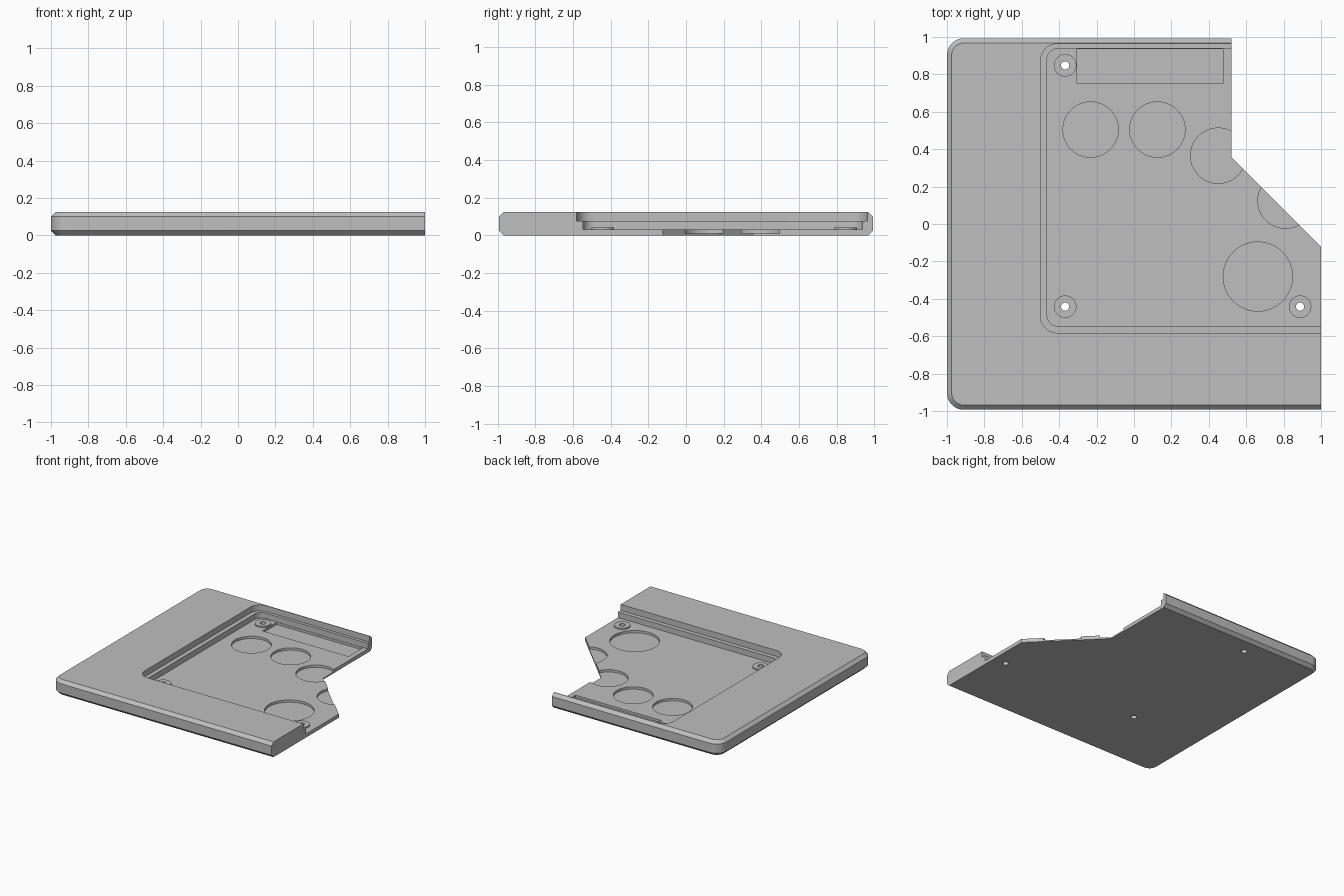
import bpy, bmesh
from math import sin, cos, pi

cube = bpy.data.objects.get("Cube")
if cube:
    bpy.data.objects.remove(cube, do_unlink=True)

grey = bpy.data.materials.new("plain grey")
grey.use_nodes = True
colour = (0.52, 0.52, 0.52, 1)
grey.diffuse_color = colour
grey.node_tree.nodes["Principled BSDF"].inputs["Base Color"].default_value = colour

HEIGHT, HALF_Y, BEVEL = 0.125, 0.993, 0.025
FLOOR, RECESS, LEDGE = 0.03, 0.011, 0.076


def loft(name, layers):
    """Solid through a stack of (outline, z) layers with equal point counts."""
    bm = bmesh.new()
    rings = [[bm.verts.new((x, y, z)) for x, y in pts] for pts, z in layers]
    n = len(rings[0])
    for low, high in zip(rings, rings[1:]):
        for i in range(n):
            j = (i + 1) % n
            bm.faces.new((low[i], low[j], high[j], high[i]))
    bm.faces.new(rings[0][::-1])
    bm.faces.new(rings[-1])
    bmesh.ops.recalc_face_normals(bm, faces=bm.faces)
    mesh = bpy.data.meshes.new(name)
    bm.to_mesh(mesh)
    bm.free()
    mesh.materials.append(grey)
    obj = bpy.data.objects.new(name, mesh)
    bpy.context.collection.objects.link(obj)
    return obj


def prism(name, pts, z0, z1):
    return loft(name, [(pts, z0), (pts, z1)])


def disc(x, y, r, n=64):
    return [(x + r * cos(2 * pi * i / n), y + r * sin(2 * pi * i / n)) for i in range(n)]


def left_rounded(x0, x1, y0, y1, r, n=12):
    """Rectangle whose two corners on the x0 side are rounded."""
    pts = [(x1, y0), (x1, y1)]
    for cy, start in ((y1 - r, pi / 2), (y0 + r, pi)):
        for i in range(n + 1):
            a = start + i * pi / 2 / n
            pts.append((x0 + r + r * cos(a), cy + r * sin(a)))
    return pts


def activate(obj):
    bpy.ops.object.select_all(action="DESELECT")
    obj.select_set(True)
    bpy.context.view_layer.objects.active = obj


def combine(obj, tool, operation="DIFFERENCE"):
    tool.hide_render = True
    activate(obj)
    mod = obj.modifiers.new("combine", "BOOLEAN")
    mod.operation, mod.solver, mod.object = operation, "EXACT", tool
    bpy.ops.object.modifier_apply(modifier=mod.name)
    bpy.data.objects.remove(tool, do_unlink=True)


# Tray body with chamfered outer rims, flush on the right
wide = left_rounded(-1, 1, -HALF_Y, HALF_Y, 0.09)
slim = left_rounded(-1 + BEVEL, 1, -HALF_Y + BEVEL, HALF_Y - BEVEL, 0.09 - BEVEL)
tray = loft("tray", [(slim, 0), (wide, BEVEL), (wide, HEIGHT - BEVEL), (slim, HEIGHT)])

# Upper ledge and deeper pocket, open to the right
combine(tray, prism("ledge_cutter", left_rounded(-0.5, 1.2, -0.582, 0.963, 0.09), LEDGE, 0.3))
combine(tray, prism("pocket_cutter", left_rounded(-0.465, 1.2, -0.547, 0.938, 0.06), FLOOR, 0.3))

# Shallow round and rectangular recesses in the floor
recesses = [(-0.232, 0.505, 0.148), (0.125, 0.505, 0.148), (0.45, 0.365, 0.148),
            (0.81, 0.125, 0.148), (0.662, -0.281, 0.185)]
for x, y, r in recesses:
    combine(tray, prism("round_cutter", disc(x, y, r), RECESS, 0.06))
slot = [(-0.304, 0.75), (0.476, 0.75), (0.476, 0.935), (-0.304, 0.935)]
combine(tray, prism("slot_cutter", slot, RECESS, 0.06))

# Raised screw bosses with through holes
for x, y in ((-0.368, 0.848), (-0.368, -0.442), (0.888, -0.442)):
    combine(tray, prism("boss", disc(x, y, 0.06, 48), 0.015, 0.041), "UNION")
    combine(tray, prism("hole_cutter", disc(x, y, 0.022, 32), -0.1, 0.3))

# Missing back corner
corner = [(0.52, 1.2), (0.52, 0.357), (1.2, -0.323), (1.2, 1.2)]
combine(tray, prism("corner_cutter", corner, -0.1, 0.3))

activate(tray)
bpy.ops.object.shade_smooth_by_angle(angle=pi / 6)
